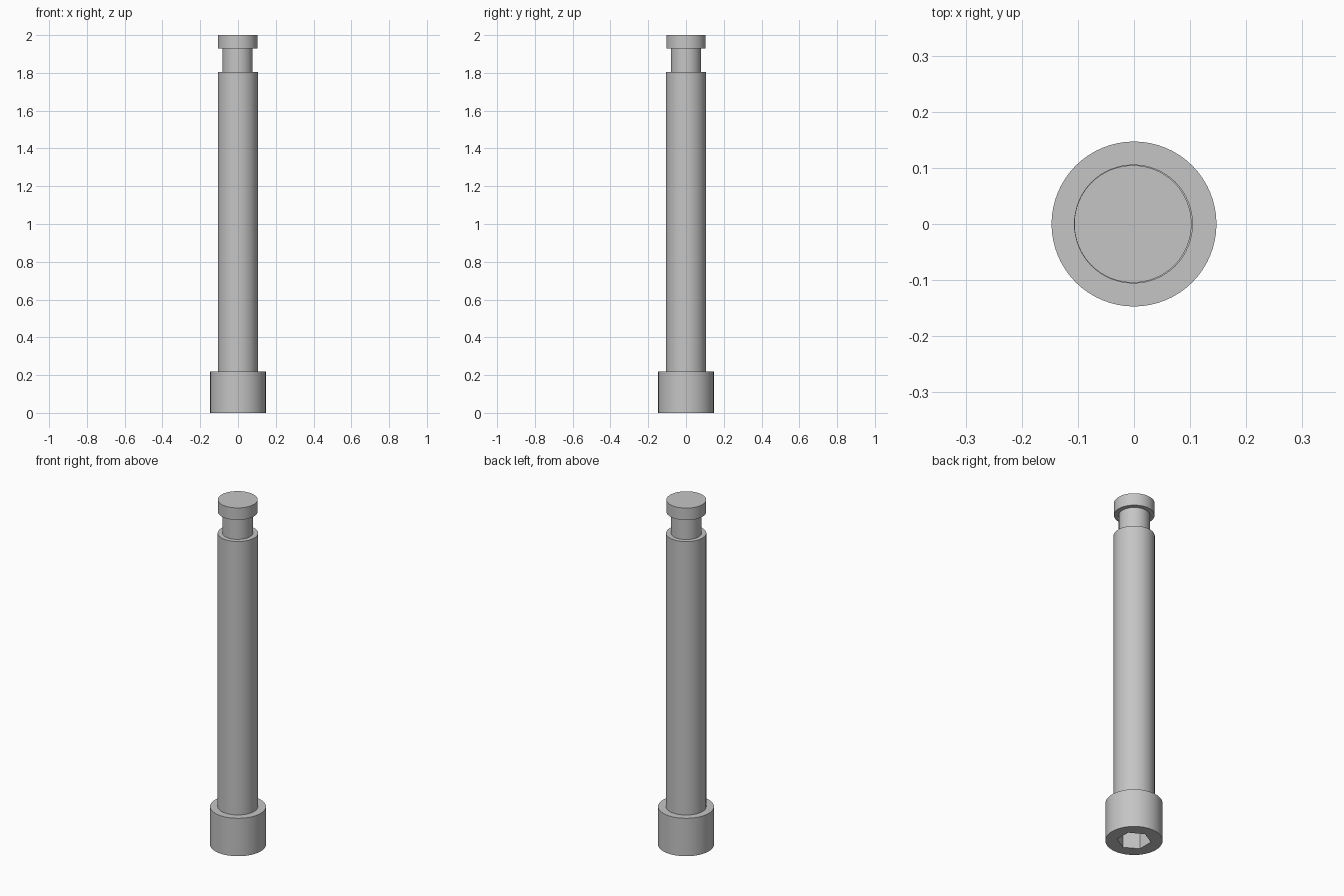
import bpy, bmesh, math

if "Cube" in bpy.data.objects:
    bpy.data.objects.remove(bpy.data.objects["Cube"])

SIDES = 64

steel = bpy.data.materials.new("steel grey")
steel.diffuse_color = (0.56, 0.56, 0.56, 1)
steel.use_nodes = True
steel.node_tree.nodes["Principled BSDF"].inputs["Base Color"].default_value = steel.diffuse_color


def make_object(name, bm):
    bmesh.ops.recalc_face_normals(bm, faces=bm.faces)
    mesh = bpy.data.meshes.new(name)
    bm.to_mesh(mesh)
    bm.free()
    mesh.materials.append(steel)
    obj = bpy.data.objects.new(name, mesh)
    bpy.context.collection.objects.link(obj)
    return obj


def stack_rings(name, rings, sides, turn=0.0):
    """Closed solid through rings of (radius, z, x offset)."""
    bm = bmesh.new()
    loops = []
    for r, z, dx in rings:
        angles = [turn + math.tau * i / sides for i in range(sides)]
        loops.append([bm.verts.new((dx + r * math.cos(a), r * math.sin(a), z))
                      for a in angles])
    for low, high in zip(loops, loops[1:]):
        for i in range(sides):
            j = (i + 1) % sides
            bm.faces.new((low[i], low[j], high[j], high[i]))
    bm.faces.new(loops[0][::-1])
    bm.faces.new(loops[-1])
    return make_object(name, bm)


# Bolt: wide head, long shank, grooved neck and end cap
bolt = stack_rings("socket_bolt", [
    (0.147, 0.0, 0.0), (0.147, 0.22, 0.0),
    (0.106, 0.22, -0.001), (0.106, 1.806, -0.001),
    (0.080, 1.806, -0.002), (0.080, 1.93, -0.002),
    (0.1045, 1.93, -0.002), (0.1045, 2.0, -0.002),
], SIDES)

# Hexagonal key socket in the underside of the head
cutter = stack_rings("socket_cutter", [(0.088, -0.05, 0), (0.088, 0.12, 0)],
                     6, math.radians(30))
cutter.hide_render = True
cutter.hide_viewport = True
cut = bolt.modifiers.new("hex_socket", 'BOOLEAN')
cut.operation = 'DIFFERENCE'
cut.solver = 'EXACT'
cut.object = cutter

# Smooth round sides with crisp rims
bpy.context.view_layer.objects.active = bolt
bolt.select_set(True)
bpy.ops.object.modifier_apply(modifier=cut.name)
bpy.ops.object.shade_smooth_by_angle(angle=math.radians(30))
